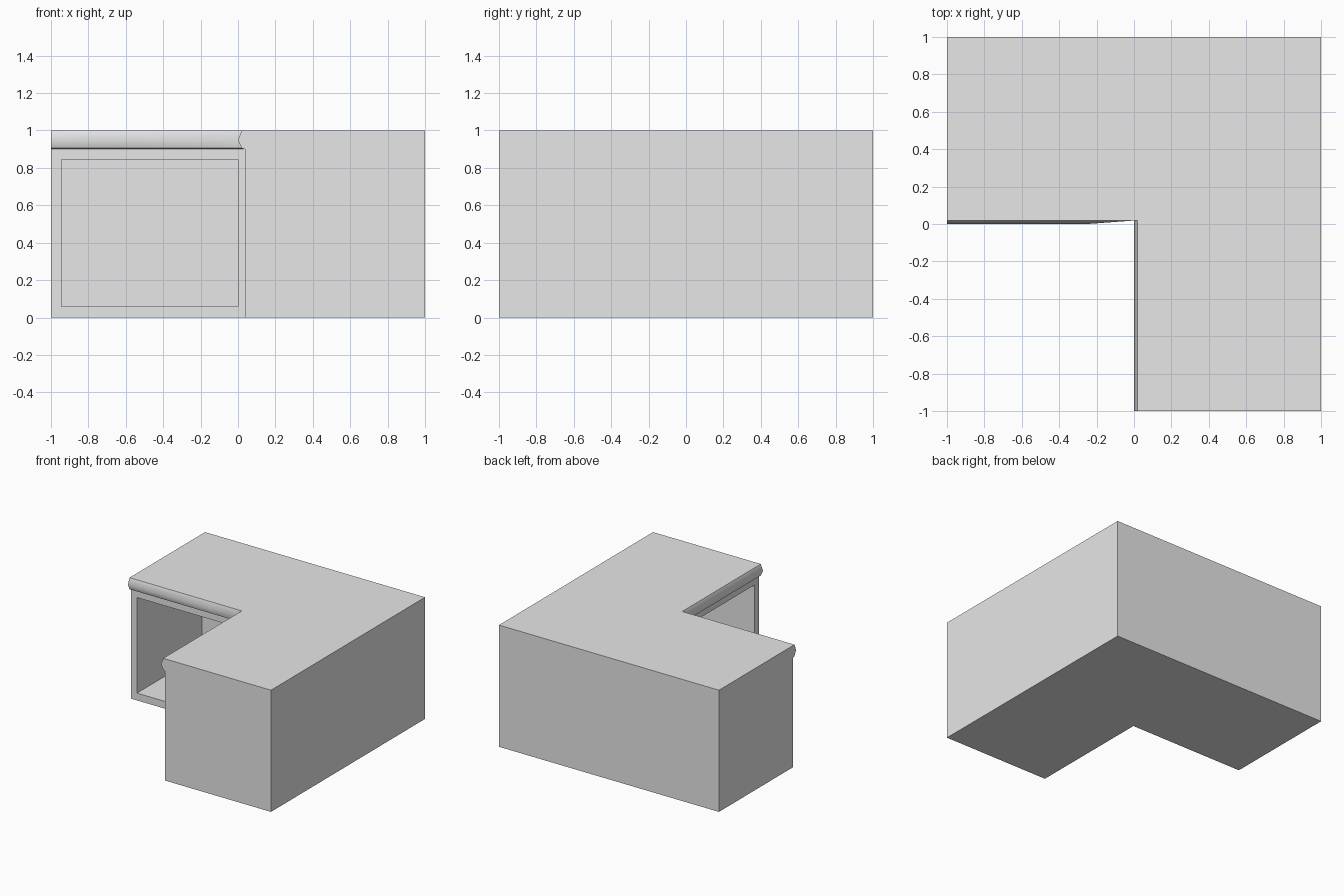
import bpy, bmesh, math

cube = bpy.data.objects.get("Cube")
if cube:
    bpy.data.objects.remove(cube, do_unlink=True)

grey = bpy.data.materials.new("light_grey")
grey.use_nodes = True
grey.diffuse_color = (0.8, 0.8, 0.8, 1)
grey.node_tree.nodes["Principled BSDF"].inputs["Base Color"].default_value = (0.8, 0.8, 0.8, 1)


def make_object(name, bm):
    bmesh.ops.recalc_face_normals(bm, faces=bm.faces)
    mesh = bpy.data.meshes.new(name)
    bm.to_mesh(mesh)
    bm.free()
    mesh.materials.append(grey)
    obj = bpy.data.objects.new(name, mesh)
    bpy.context.collection.objects.link(obj)
    return obj


def box(name, low, high):
    bm = bmesh.new()
    bmesh.ops.create_cube(bm, size=1)
    for v in bm.verts:
        v.co = [a + (b - a) * (c + 0.5) for a, b, c in zip(low, high, v.co)]
    return make_object(name, bm)


# Corner counter: L-shaped outlines stacked by height, with a rounded lip on top.
# Each level is height, inset of the inner sides, y of the inner corner.
levels = [(0, 0.037, 0.037), (0.9, 0.037, 0.037), (0.905, 0.02, 0.02),
          (0.95, 0, 0.02), (1, 0.02, 0.02)]
bm = bmesh.new()
rings = []
for z, d, corner_y in levels:
    outline = [(1, -1), (1, 1), (-1, 1), (-1, d), (-0.25, d), (d, corner_y), (d, -1)]
    rings.append([bm.verts.new((x, y, z)) for x, y in outline])
for low, high in zip(rings, rings[1:]):
    for i in range(len(low)):
        j = (i + 1) % len(low)
        bm.faces.new((low[i], low[j], high[j], high[i]))
bm.faces.new(rings[0])
bm.faces.new(rings[-1])
counter = make_object("corner_counter", bm)

# Open storage bays, one in each wing, mirrored across the diagonal
along, across, height = (-0.944, 0), (-0.1, 0.88), (0.06, 0.845)
across_cut = (0.0, across[1])
for name, xs, ys in (("right_bay", along, across_cut), ("front_bay", across_cut, along)):
    cutter = box(name, (xs[0], ys[0], height[0]), (xs[1], ys[1], height[1]))
    cutter.hide_render = True
    mod = counter.modifiers.new(name, 'BOOLEAN')
    mod.operation = 'DIFFERENCE'
    mod.solver = 'EXACT'
    mod.object = cutter
    bpy.context.view_layer.objects.active = counter
    bpy.ops.object.modifier_apply(modifier=name)
    bpy.data.objects.remove(cutter, do_unlink=True)

# Smooth lip, sharp box edges
bpy.ops.object.select_all(action='DESELECT')
counter.select_set(True)
bpy.context.view_layer.objects.active = counter
bpy.ops.object.shade_smooth_by_angle(angle=math.radians(48))
